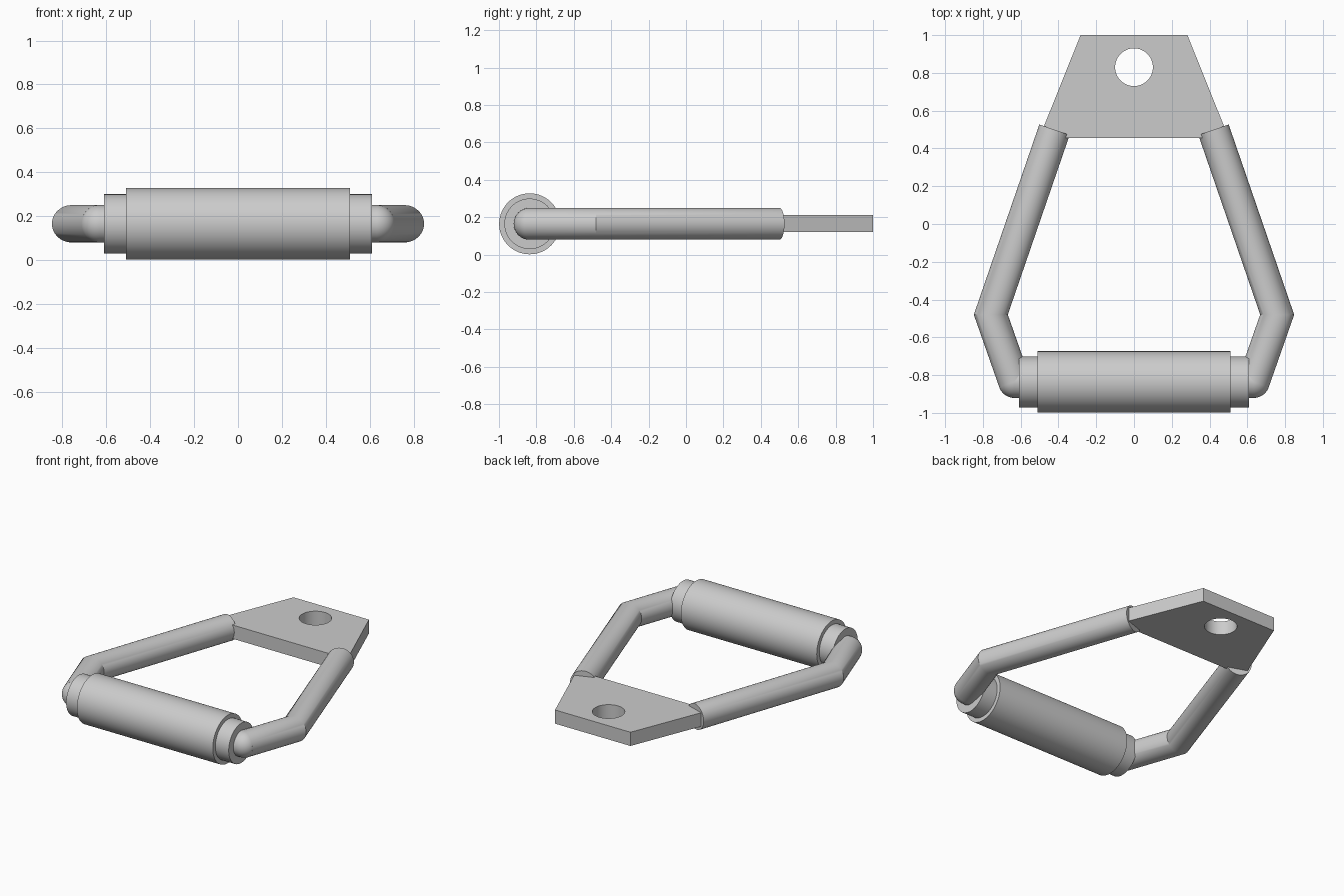
import bpy, bmesh
from math import pi, cos, sin
from mathutils import Vector

if "Cube" in bpy.data.objects:
    bpy.data.objects.remove(bpy.data.objects["Cube"])

Z = 0.165          # height of the rod centre line
GRIP_Y = -0.836    # grip axis
ROD_R = 0.085
SIDES = 48


def finish(name, bm, smooth=True):
    bmesh.ops.recalc_face_normals(bm, faces=bm.faces[:])
    me = bpy.data.meshes.new(name)
    bm.to_mesh(me)
    bm.free()
    ob = bpy.data.objects.new(name, me)
    bpy.context.collection.objects.link(ob)
    bpy.ops.object.select_all(action='DESELECT')
    ob.select_set(True)
    bpy.context.view_layer.objects.active = ob
    if smooth:
        bpy.ops.object.shade_smooth_by_angle(angle=pi / 6)
    return ob


def x_cylinder(name, r, x0, x1):
    bpy.ops.mesh.primitive_cylinder_add(vertices=64, radius=r, depth=x1 - x0,
                                        location=((x0 + x1) / 2, GRIP_Y, Z),
                                        rotation=(0, pi / 2, 0))
    ob = bpy.context.object
    ob.name = name
    bpy.ops.object.shade_smooth_by_angle(angle=pi / 6)
    return ob


# Grip, end collars and the rod through it
x_cylinder("grip", 0.163, -0.51, 0.51)
for label, s in (("left", -1), ("right", 1)):
    a, b = sorted((s * 0.50, s * 0.61))
    x_cylinder(label + "_collar", 0.135, a, b)
x_cylinder("grip_rod", ROD_R, -0.633, 0.633)


# Bent side arms: rings along the path, mitred at the bend
def arm(name, side):
    path = [Vector((0.633, GRIP_Y, Z)), Vector((0.758, -0.48, Z)), Vector((0.421, 0.499, Z))]
    d1, d2 = (path[1] - path[0]).normalized(), (path[2] - path[1]).normalized()
    up = Vector((0, 0, 1))
    a1, a2 = d1.cross(up), d2.cross(up)
    mid = (a1 + a2).normalized()
    bm = bmesh.new()
    rings = []
    for p, axis in zip(path, (a1, mid / mid.dot(a1), a2)):
        ring = []
        for i in range(SIDES):
            t = 2 * pi * i / SIDES
            co = p + ROD_R * (axis * cos(t) + up * sin(t))
            ring.append(bm.verts.new((side * co.x, co.y, co.z)))
        rings.append(ring)
    for r0, r1 in zip(rings, rings[1:]):
        for i in range(SIDES):
            j = (i + 1) % SIDES
            bm.faces.new((r0[i], r0[j], r1[j], r1[i]))
    bm.faces.new(rings[0])
    bm.faces.new(rings[-1])
    finish(name, bm)
    # rounded elbow next to the grip
    bpy.ops.mesh.primitive_uv_sphere_add(segments=SIDES, ring_count=24, radius=ROD_R,
                                         location=(side * path[0].x, path[0].y, Z))
    bpy.context.object.name = name + "_elbow"
    bpy.ops.object.shade_smooth()


arm("left_arm", -1)
arm("right_arm", 1)

# Tapered attachment plate with a round hole
bm = bmesh.new()
outline = [(-0.502, 0.455), (0.502, 0.455), (0.283, 1.0), (-0.283, 1.0)]
face = bm.faces.new([bm.verts.new((x, y, 0.12)) for x, y in outline])
ext = bmesh.ops.extrude_face_region(bm, geom=[face])
bmesh.ops.translate(bm, vec=(0, 0, 0.093),
                    verts=[v for v in ext["geom"] if isinstance(v, bmesh.types.BMVert)])
plate = finish("attachment_plate", bm, smooth=False)

bpy.ops.mesh.primitive_cylinder_add(vertices=64, radius=0.1, depth=0.5, location=(0, 0.83, Z))
cutter = bpy.context.object
cutter.name = "hole_cutter"
cutter.hide_render = True
cut = plate.modifiers.new("hole", 'BOOLEAN')
cut.operation = 'DIFFERENCE'
cut.solver = 'EXACT'
cut.object = cutter
bpy.ops.object.select_all(action='DESELECT')
plate.select_set(True)
bpy.context.view_layer.objects.active = plate
bpy.ops.object.modifier_apply(modifier=cut.name)
bpy.data.objects.remove(cutter, do_unlink=True)
bpy.ops.object.shade_smooth_by_angle(angle=pi / 6)
